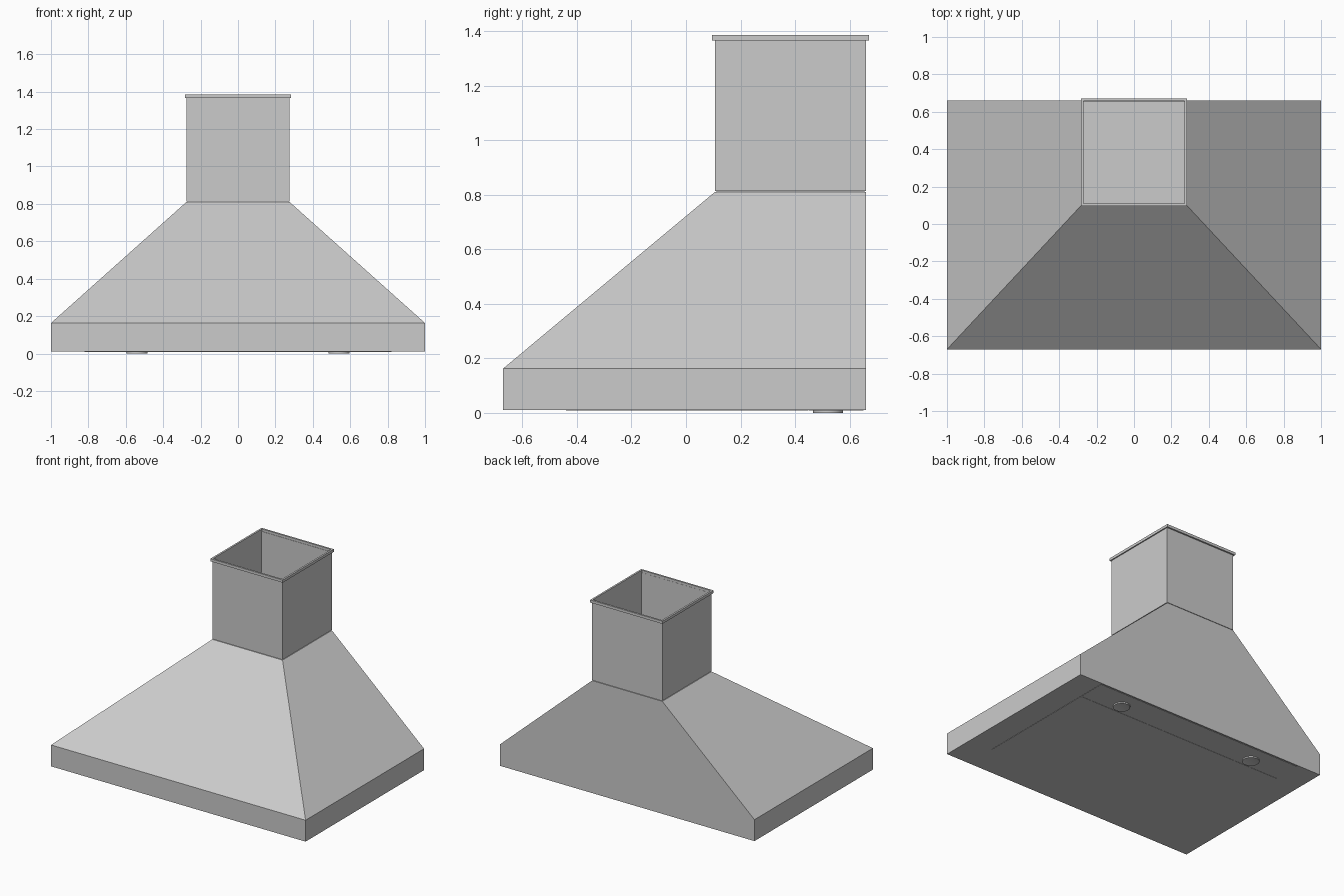
import bpy, bmesh

if "Cube" in bpy.data.objects:
    bpy.data.objects.remove(bpy.data.objects["Cube"])

def finish(name, bm):
    bmesh.ops.recalc_face_normals(bm, faces=bm.faces[:])
    me = bpy.data.meshes.new(name)
    bm.to_mesh(me)
    bm.free()
    ob = bpy.data.objects.new(name, me)
    bpy.context.collection.objects.link(ob)
    return ob

def loft(name, sections, closed=False):
    """Skin rectangles (half width, y front, y back, z); closed joins last to first."""
    bm = bmesh.new()
    rings = [[bm.verts.new(p) for p in ((-w, a, z), (w, a, z), (w, b, z), (-w, b, z))]
             for w, a, b, z in sections]
    pairs = list(zip(rings, rings[1:]))
    if closed:
        pairs.append((rings[-1], rings[0]))
    else:
        bm.faces.new(rings[0])
        bm.faces.new(rings[-1])
    for lo, hi in pairs:
        for i in range(4):
            j = (i + 1) % 4
            bm.faces.new((lo[i], lo[j], hi[j], hi[i]))
    return finish(name, bm)

def rect_tube(name, w, a, b, z0, z1, t):
    inner = (w - t, a + t, b - t)
    return loft(name, [(w, a, b, z0), (w, a, b, z1), (*inner, z1), (*inner, z0)], True)

# Canopy: straight skirt, sloped hood and slim recessed neck
loft("canopy", [(1, -.67, .66, .011), (1, -.67, .66, .163), (.276, .106, .66, .81),
                (.27, .112, .654, .81), (.27, .112, .654, .816)])

# Open square chimney with a rim around its top
rect_tube("chimney", .276, .106, .659, .814, 1.368, .004)
rect_tube("chimney_rim", .284, .096, .67, 1.366, 1.385, .013)

# Underside: filter panel and lamp strip behind it
loft("filter_panel", [(.82, -.44, .449, .009), (.82, -.44, .449, .02)])
loft("lamp_strip", [(.82, .451, .65, .009), (.82, .451, .65, .02)])

# Round lamps: raised ring with a slightly sunken lens
for side, x in (("left", -.54), ("right", .54)):
    bpy.ops.mesh.primitive_cylinder_add(vertices=32, radius=.055, depth=.014,
                                        location=(x, .521, .007))
    lamp = bpy.context.object
    lamp.name = "lamp_" + side
    bm = bmesh.new()
    bm.from_mesh(lamp.data)
    bm.normal_update()
    face = [f for f in bm.faces if f.normal.z < -.9]
    bmesh.ops.inset_region(bm, faces=face, thickness=.013)
    bmesh.ops.translate(bm, verts=face[0].verts[:], vec=(0, 0, .003))
    bm.to_mesh(lamp.data)
    bm.free()
    bpy.ops.object.shade_smooth_by_angle()
